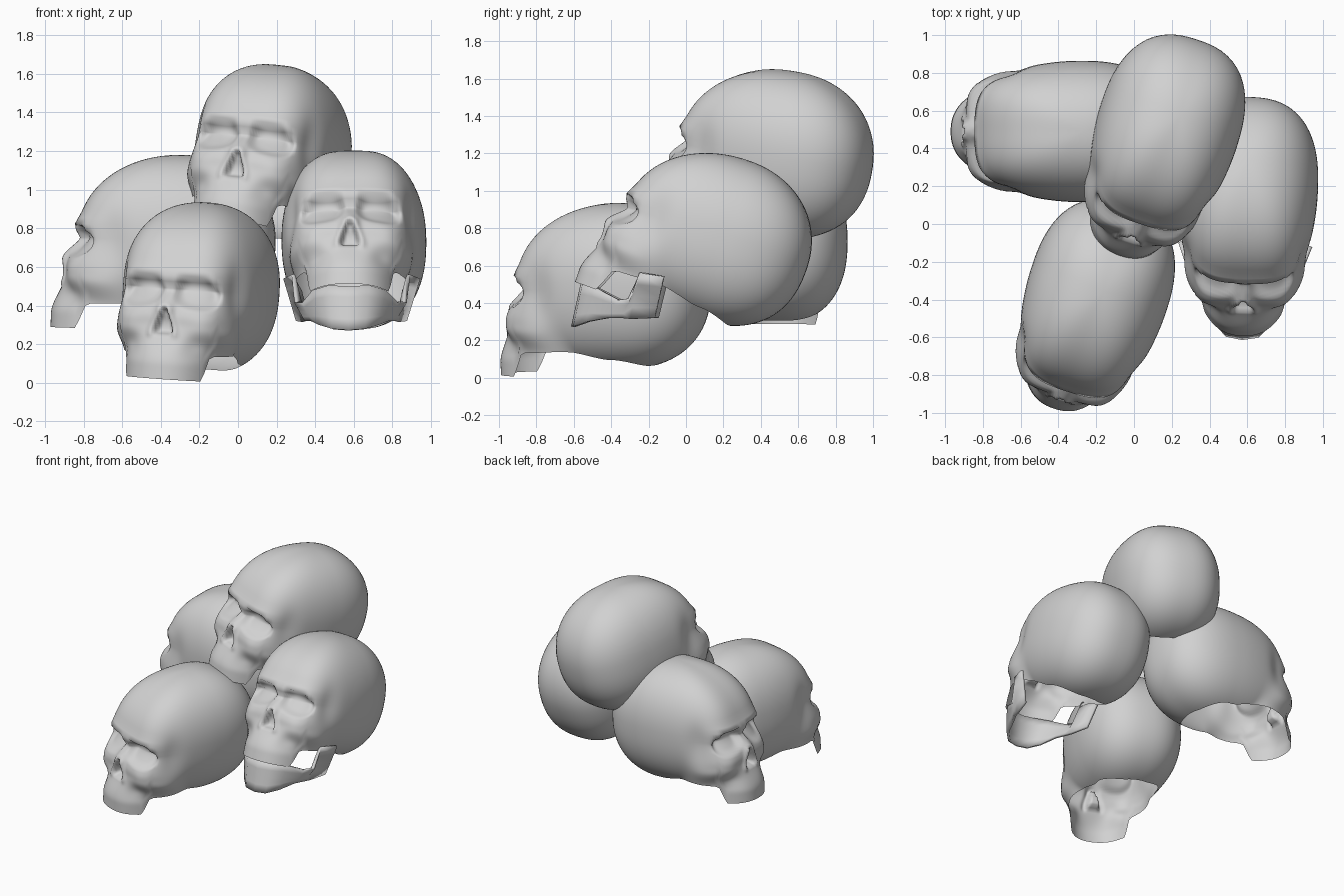
import bpy, bmesh
from math import sin, cos, pi, radians, exp
from mathutils import Matrix, Vector

cube = bpy.data.objects.get("Cube")
if cube:
    bpy.data.objects.remove(cube, do_unlink=True)

bone = bpy.data.materials.new("pale grey bone")
bone.use_nodes = True
bone.diffuse_color = (0.64, 0.64, 0.64, 1)
bone.node_tree.nodes["Principled BSDF"].inputs["Base Color"].default_value = (0.64, 0.64, 0.64, 1)

COLS, TOP_ROWS, LOW_ROWS = 128, 22, 38
WIDTH, FRONT, BACK, HEIGHT = 0.374, 0.55, 0.48, 0.445


def step(a, b, v):
    t = max(0.0, min(1.0, (v - a) / (b - a)))
    return t * t * (3 - 2 * t)


def mix(a, b, t):
    return a + (b - a) * t


def bump(v, centre, size):
    return exp(-((v - centre) / size) ** 2)


def outline(az):
    """Plan radius of the head at an azimuth, zero being the face."""
    n = mix(3.3, 2.5, step(0.8, 2.0, abs(az)))
    b = FRONT if cos(az) > 0 else BACK
    return (abs(sin(az) / WIDTH) ** n + abs(cos(az) / b) ** n) ** (-1 / n)


def features(x, y, z):
    """Sculpt brow, eye sockets, nose, cheeks and temples."""
    ax = abs(x)
    if y > -0.15:
        return x, y, z
    face = step(-0.3, -0.42, y)
    out = 0.018 * bump(z, 0.065, 0.04) * step(0.32, 0.2, ax)
    out -= 0.02 * bump(z, 0, 0.03) * bump(ax, 0, 0.07)
    # eye sockets, deepest under the brow
    ex, ez = (ax - 0.145) / 0.115, (z + 0.025 + 0.12 * (ax - 0.145)) / 0.08
    q = abs(ex) ** 2.6 + abs(ez) ** 2.6
    out -= step(1.25, 0.25, q) * (0.055 + 0.035 * max(-1, min(1, ez)))
    # nasal bridge and triangular opening
    out += 0.035 * bump(ax, 0, 0.04) * bump(z, -0.095, 0.05)
    half = mix(0.018, 0.055, step(-0.09, -0.23, z))
    out += 0.015 * bump(ax, half + 0.012, 0.016) * step(-0.27, -0.23, z) * step(-0.07, -0.11, z)
    out -= 0.05 * step(half, half * 0.55, ax) * step(-0.245, -0.22, z) * step(-0.09, -0.12, z)
    # cheekbones and hollows below them
    out += 0.015 * bump(ax, 0.22, 0.07) * bump(z, -0.18, 0.06)
    out -= 0.02 * bump(ax, 0.17, 0.05) * bump(z, -0.29, 0.05)
    y -= out * face
    # temples and flared cheek corners
    x *= 1 - 0.06 * bump(y, -0.37, 0.07) * bump(z, 0, 0.13)
    x *= 1 + 0.05 * bump(y, -0.4, 0.1) * bump(z, -0.23, 0.1)
    return x, y, z


def skull_point(az, row):
    a = abs(az)
    r = outline(az)
    if row <= TOP_ROWS:
        p = row / TOP_ROWS * pi / 2
        e = 2 / (2.1 + 0.12 * sin(az) ** 2)
        r, z = r * sin(p) ** e, HEIGHT * max(0, cos(p)) ** e
    else:
        s = (row - TOP_ROWS) / LOW_ROWS
        # the braincase tucks under, the face drops straight down
        end = radians(mix(mix(134, 146, step(0.7, 1.6, a)), 160, step(1.6, 2.8, a)))
        p = pi / 2 + s * (end - pi / 2)
        e = 2 / 2.35
        case_r, case_z = r * sin(p) ** e, -HEIGHT * abs(cos(p)) ** e
        face_z = s * mix(-0.47, -0.34, step(0.5, 0.57, a))
        w = step(1.0, 0.58, a)
        r, z = mix(case_r, r, w), mix(case_z, face_z, w)
    x, y = r * sin(az), -r * cos(az)
    x *= mix(0.91, 1, step(-0.5, 0, y))
    muzzle = step(0.85, 0.5, a)
    y -= (0.05 * step(0, -0.16, z) + 0.07 * step(-0.18, -0.4, z)) * muzzle
    x *= 1 - 0.16 * step(-0.22, -0.36, z) * muzzle
    # round the dental arch
    y += 1.6 * x * x * step(-0.2, -0.36, z) * muzzle
    return features(x, y, z)


def build(name, grid, wrap, matrix):
    bm = bmesh.new()
    rows = [[bm.verts.new(p) for p in line] for line in grid]
    for a, b in zip(rows, rows[1:]):
        n = len(a)
        for i in range(n if wrap else n - 1):
            j = (i + 1) % n
            bm.faces.new((a[i], b[i], b[j], a[j]))
    bmesh.ops.remove_doubles(bm, verts=bm.verts, dist=0.0002)
    bmesh.ops.recalc_face_normals(bm, faces=bm.faces)
    top = max(bm.faces, key=lambda f: f.calc_center_median().z)
    if wrap and top.normal.z < 0:
        bmesh.ops.reverse_faces(bm, faces=bm.faces)
    for f in bm.faces:
        f.smooth = True
    mesh = bpy.data.meshes.new(name)
    bm.to_mesh(mesh)
    bm.free()
    mesh.materials.append(bone)
    obj = bpy.data.objects.new(name, mesh)
    bpy.context.collection.objects.link(obj)
    obj.matrix_world = matrix
    return obj


def pose(place, yaw, roll, pitch):
    m = Matrix.Translation(Vector(place)) @ Matrix.Rotation(radians(yaw), 4, 'Z')
    return m @ Matrix.Rotation(radians(roll), 4, 'Y') @ Matrix.Rotation(radians(pitch), 4, 'X')


# columns are packed more tightly around the face
azimuths = []
for i in range(COLS):
    u = 2 * i / COLS - 1
    azimuths.append(pi * (0.45 * u + 0.55 * u ** 3))
skull_grid = [[skull_point(az, row) for az in azimuths]
              for row in range(TOP_ROWS + LOW_ROWS + 1)]

skulls = {
    "front_skull": ((-0.187, -0.35, 0.49), -18, 4, 0),
    "back_skull": ((-0.285, 0.49, 0.735), -90, 0, -2),
    "top_skull": ((0.185, 0.52, 1.197), -18, 6, -10),
    "side_skull": ((0.6, 0.193, 0.74), -2, 0, -19),
}
for name, placing in skulls.items():
    build(name, skull_grid, True, pose(*placing))

# lower jaw: half outline of x, y, top and bottom, mirrored across
half_jaw = [(0, -0.765, -0.24, -0.465), (0.1, -0.75, -0.235, -0.46),
            (0.18, -0.68, -0.26, -0.44), (0.235, -0.56, -0.325, -0.42),
            (0.275, -0.49, -0.325, -0.42), (0.29, -0.44, -0.18, -0.425),
            (0.335, -0.31, -0.2, -0.42)]
stations = [(-x, y, t, b) for x, y, t, b in half_jaw[:0:-1]] + half_jaw
jaw_grid = []
for k in range(5):
    s = k / 4
    lean = 1.06 - 0.2 * s
    jaw_grid.append([(x * lean, y - 0.05 * s, mix(t, b, s)) for x, y, t, b in stations])
jaw = build("lower_jaw", jaw_grid, False, pose((0.6, 0.2, 0.74), -2, 0, 0))
thick = jaw.modifiers.new("thickness", 'SOLIDIFY')
thick.thickness = 0.02
